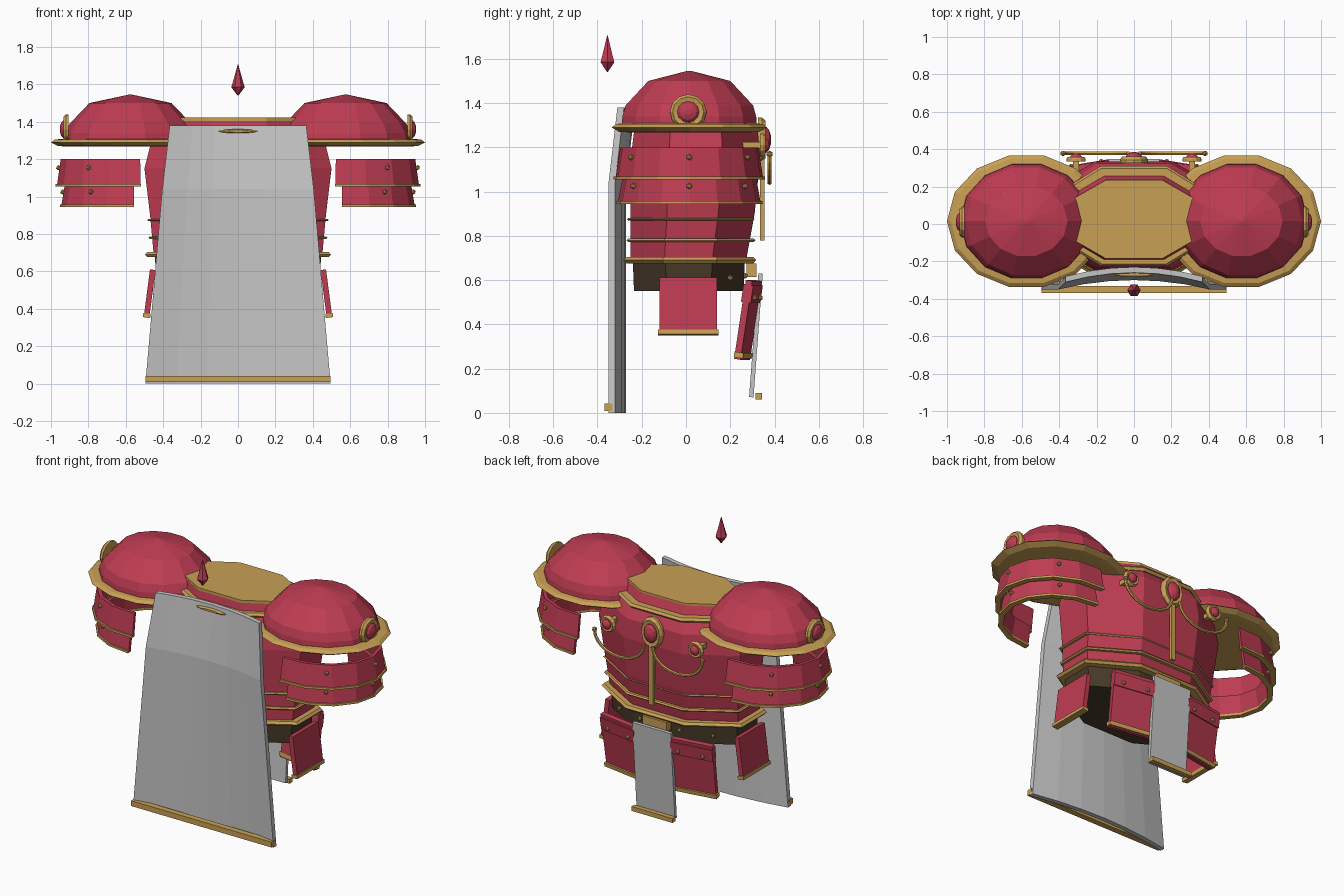
import bpy, bmesh, math
from mathutils import Matrix, Vector, Euler

cube = bpy.data.objects.get("Cube")
if cube:
    bpy.data.objects.remove(cube, do_unlink=True)


def material(name, rgb):
    m = bpy.data.materials.new(name)
    m.use_nodes = True
    m.diffuse_color = (*rgb, 1)
    m.node_tree.nodes["Principled BSDF"].inputs["Base Color"].default_value = (*rgb, 1)
    return m


RED = material("crimson", (0.52, 0.045, 0.085))
GOLD = material("gold", (0.58, 0.35, 0.09))
GREY = material("pale_grey_cloth", (0.56, 0.56, 0.56))
BROWN = material("dark_leather", (0.065, 0.042, 0.022))


def finish(name, bm, mat):
    bmesh.ops.recalc_face_normals(bm, faces=bm.faces)
    me = bpy.data.meshes.new(name)
    bm.to_mesh(me)
    bm.free()
    me.materials.append(mat)
    ob = bpy.data.objects.new(name, me)
    bpy.context.collection.objects.link(ob)
    return ob


def loft(name, rings, mat, loop=False):
    """Skin a row of closed rings; cap the ends unless the row loops."""
    bm = bmesh.new()
    vs = [[bm.verts.new(p) for p in r] for r in rings]
    n = len(vs[0])
    pairs = list(zip(vs, vs[1:])) + ([(vs[-1], vs[0])] if loop else [])
    for a, b in pairs:
        for i in range(n):
            j = (i + 1) % n
            bm.faces.new((a[i], a[j], b[j], b[i]))
    if not loop:
        bm.faces.new(vs[0])
        bm.faces.new(vs[-1])
    return finish(name, bm, mat)


def box(name, size, mat, loc, rot=(0, 0, 0), off=(0, 0, 0)):
    bm = bmesh.new()
    bmesh.ops.create_cube(bm, size=1)
    m = Matrix.Translation(loc) @ Euler(rot).to_matrix().to_4x4() @ Matrix.Translation(off)
    bmesh.ops.transform(bm, matrix=m @ Matrix.Diagonal((*size, 1)), verts=bm.verts)
    return finish(name, bm, mat)


def stud(name, loc, r=0.014):
    bm = bmesh.new()
    bmesh.ops.create_icosphere(bm, subdivisions=1, radius=r, matrix=Matrix.Translation(loc))
    return finish(name, bm, GOLD)


def octagon(ax, y0, y1, z):
    """Eight-sided body section, given its half width and its depth range."""
    k = math.cos(math.pi / 8)
    angles = [math.pi / 8 + i * math.pi / 4 for i in range(8)]
    return [(ax / k * math.cos(a), (y0 + y1) / 2 + (y1 - y0) / 2 / k * math.sin(a), z) for a in angles]


def body_band(name, ax, y0, y1, z, h, out):
    rings = [octagon(ax + d, y0 - d, y1 + d, z + dz)
             for d, dz in ((-0.03, -h), (out * 0.6, -h), (out, 0), (out * 0.6, h), (-0.03, h))]
    return loft(name, rings, GOLD)


def boss(name, centre, ru, rv, depth, side=0):
    """Oval gold ring holding a red gem; side 0 faces the chest, else outward in x."""
    def ring(k, d):
        pts = []
        for i in range(12):
            a = i * math.pi / 6
            u, v = ru * k * math.cos(a), rv * k * math.sin(a)
            off = Vector((side * d, u, v)) if side else Vector((u, d, v))
            pts.append(Vector(centre) + off)
        return pts
    loft(name + "_ring", [ring(1, 0), ring(1, depth * .35), ring(.85, depth * .7), ring(.6, depth * .6)], GOLD)
    loft(name + "_gem", [ring(.6, 0), ring(.6, depth * .7), ring(.45, depth), ring(.15, depth * 1.2)], RED)


# Cuirass, collar and belt
loft("cuirass", [octagon(.45, -.25, .27, .68), octagon(.47, -.25, .31, .9),
                 octagon(.5, -.25, .335, 1.15), octagon(.47, -.235, .325, 1.27),
                 octagon(.41, -.2, .28, 1.35)], RED)
body_band("collar_trim", .4, -.195, .28, 1.345, .014, .03)
loft("collar", [octagon(.39, -.195, .265, 1.34), octagon(.36, -.18, .235, 1.41)], RED)
loft("neck_cap", [octagon(.365, -.185, .235, 1.405), octagon(.365, -.185, .235, 1.422)], GOLD)
body_band("upper_waist_trim", .47, -.25, .293, .875, .006, .016)
body_band("middle_waist_trim", .46, -.25, .295, .78, .008, .018)
body_band("lower_waist_trim", .465, -.25, .285, .69, .014, .032)
loft("belt", [octagon(.435, -.235, .26, .55), octagon(.445, -.24, .265, .68)], BROWN)

# Chest ornaments
boss("chest_boss", (0, .325, 1.235), .075, .1, .05)
box("chest_strip", (.03, .02, .39), GOLD, (0, .345, .975))
for s in (-1, 1):
    boss("small_boss", (s * .31, .335, 1.21), .052, .052, .035)
    box("small_boss_peg", (.03, .1, .03), GOLD, (s * .31, .29, 1.21))
    rings = []
    for i in range(13):
        a = math.pi * i / 12
        c = Vector((s * (.205 + .175 * math.cos(a)), .378, 1.165 - .125 * math.sin(a)))
        radial = Vector((s * math.cos(a), 0, -math.sin(a)))
        rings.append([c + .01 * (radial * math.cos(b) + Vector((0, math.sin(b), 0)))
                      for b in [k * math.pi / 3 for k in range(6)]])
    loft("chest_chain", rings, GOLD)
    stud("chain_knob", (s * .38, .378, 1.17), .016)

# Shoulder guards and arm bands
CX, CY = .575, .015


def arc_point(s, rx, ry, a, z):
    return (s * (CX + rx * math.cos(a)), CY + ry * math.sin(a), z)


def lathe(s, profile, n=14):
    return [[arc_point(s, rx, ry, i * math.tau / n, z) for i in range(n)] for rx, ry, z in profile]


def arm_band(name, s, profile, mat, span):
    angles = [math.radians(-span + i * span / 4) for i in range(9)]
    loft(name, [[arc_point(s, rx, ry, a, z) for rx, ry, z in profile] for a in angles], mat)


for s in (-1, 1):
    loft("shoulder_dome", lathe(s, [(.36, .315, 1.28), (.352, .31, 1.34), (.325, .295, 1.39),
                                    (.22, .19, 1.5), (.01, .01, 1.545)]), RED)
    loft("shoulder_rim", lathe(s, [(.34, .29, 1.268), (.385, .325, 1.27), (.425, .36, 1.29),
                                   (.405, .34, 1.305), (.35, .3, 1.31)]), GOLD)
    boss("shoulder_boss", (s * .905, .01, 1.36), .083, .08, .04, s)
    for name, rx, ry, z0, z1, span in (("upper", .393, .337, 1.06, 1.2, 98), ("lower", .37, .323, .95, 1.07, 93)):
        tx, ty, t = rx - .02, ry - .022, .022
        arm_band(name + "_arm_band", s, [(rx, ry, z0), (tx, ty, z1), (tx - t, ty - t, z1), (rx - t, ry - t, z0)],
                 RED, span)
        o = .008
        arm_band(name + "_arm_band_hem", s, [(rx + o, ry + o, z0 - .006), (rx + o, ry + o, z0 + .008),
                 (rx - t - .004, ry - t - .004, z0 + .008), (rx - t - .004, ry - t - .004, z0 - .006)], GOLD, span)
        for a in (-54, 0, 54):
            f = math.cos(math.radians(abs(a) % 24.5 - 12.25)) if a else 1
            stud("arm_band_stud", arc_point(s, (rx - .008) * f, (ry - .008) * f, math.radians(a), z1 - .045))

# Hanging plates around the hips
for s in (-1, 1):
    pos, rot = (s * .472, .01, .485), (0, -s * .13, 0)
    box("side_tasset", (.03, .26, .25), RED, pos, rot)
    box("side_tasset_hem", (.04, .275, .022), GOLD, pos, rot, (0, 0, -.122))
    pos, rot = (s * .255, .28, .42), (-.15, 0, -s * .16)
    box("back_tasset", (.27, .03, .36), RED, pos, rot)
    box("back_tasset_ridge", (.27, .045, .08), RED, pos, rot, (0, 0, .12))
    box("back_tasset_hem", (.285, .042, .025), GOLD, pos, rot, (0, .004, -.16))
    for dx in (-.08, .08):
        stud("tasset_stud", (s * .255 + dx, .322 - s * dx * .16, .52))
    stud("belt_stud", (s * .33, .2, .61))
    stud("belt_stud", (s * .14, .266, .62))
box("back_cloth", (.27, .02, .56), GREY, (0, .316, .35), (-.075, 0, 0))
box("back_cloth_hem", (.29, .03, .028), GOLD, (0, .328, .075))
box("back_cloth_clasp", (.17, .045, .06), GOLD, (0, .295, .645))

# Cape, bowed away from the body at both edges
rows = ((0, .495, -.27), (1.04, .405, -.27), (1.38, .365, -.23))
strips = []
for i in range(7):
    t = i / 3 - 1
    back = [(w * t, y - .05 * t * t, z) for z, w, y in rows]
    strips.append(back + [(x, y - .03, z) for x, y, z in reversed(back)])
loft("cape", strips, GREY)
box("cape_hem", (.99, .038, .034), GOLD, (0, -.35, .025))
loft("cape_clasp", [[(.105 * k * math.cos(a), -.268 + y, 1.35 + .011 * k * math.sin(a))
                     for a in [i * math.pi / 6 for i in range(12)]]
                    for k, y in ((1, .015), (1, -.005), (.6, -.014))], GOLD)

# Floating gem
loft("floating_gem", [[(r * math.cos(i * math.tau / 6), -.355 + r * math.sin(i * math.tau / 6), z)
                       for i in range(6)]
                      for r, z in ((.002, 1.54), (.036, 1.585), (.028, 1.61), (.002, 1.705))], RED)
